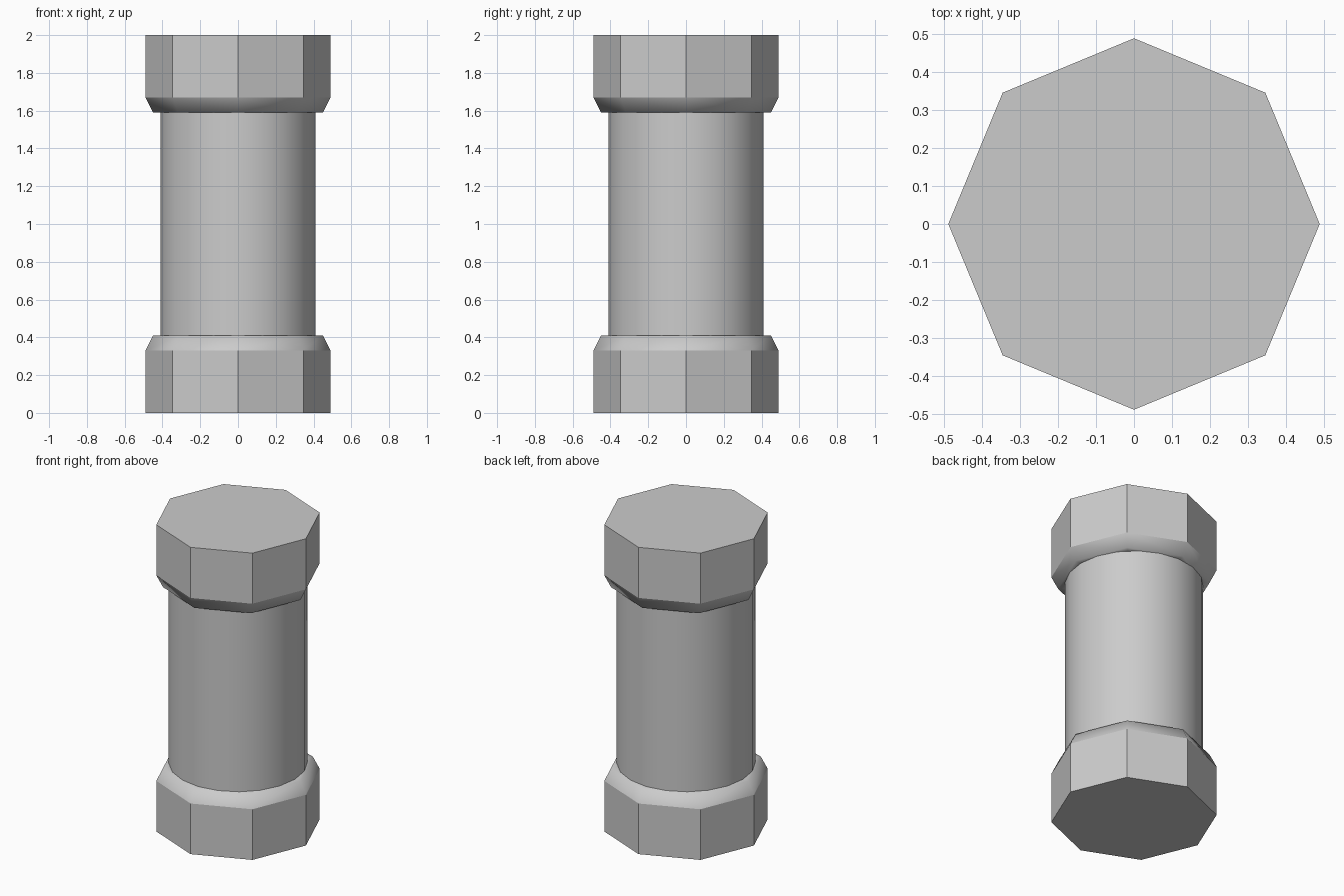
import bpy, bmesh
from math import cos, sin, tau

if "Cube" in bpy.data.objects:
    bpy.data.objects.remove(bpy.data.objects["Cube"])


def loft(name, sides, rings, smooth_bands):
    """Stack regular polygons (radius, z); listed bands are smooth shaded."""
    bm = bmesh.new()
    loops = [[bm.verts.new((r * cos(tau * i / sides), r * sin(tau * i / sides), z))
              for i in range(sides)] for r, z in rings]
    for b, (lo, hi) in enumerate(zip(loops, loops[1:])):
        for i in range(sides):
            j = (i + 1) % sides
            bm.faces.new((lo[i], lo[j], hi[j], hi[i])).smooth = b in smooth_bands
    bm.faces.new(loops[0])
    bm.faces.new(loops[-1])
    bmesh.ops.recalc_face_normals(bm, faces=bm.faces[:])
    mesh = bpy.data.meshes.new(name)
    bm.to_mesh(mesh)
    bm.free()
    obj = bpy.data.objects.new(name, mesh)
    bpy.context.collection.objects.link(obj)
    return obj


# Octagonal end caps: straight sides, soft chamfer, narrow ledge into the shaft
cap = [(0.49, 0), (0.49, 0.33), (0.45, 0.41), (0.40, 0.41)]
loft("bottom_cap", 8, cap, {1, 2})
loft("top_cap", 8, [(r, 2 - z) for r, z in cap], {1, 2})

# Smooth round shaft between the caps
loft("shaft", 20, [(0.41, 0.405), (0.41, 1.595)], {0})
